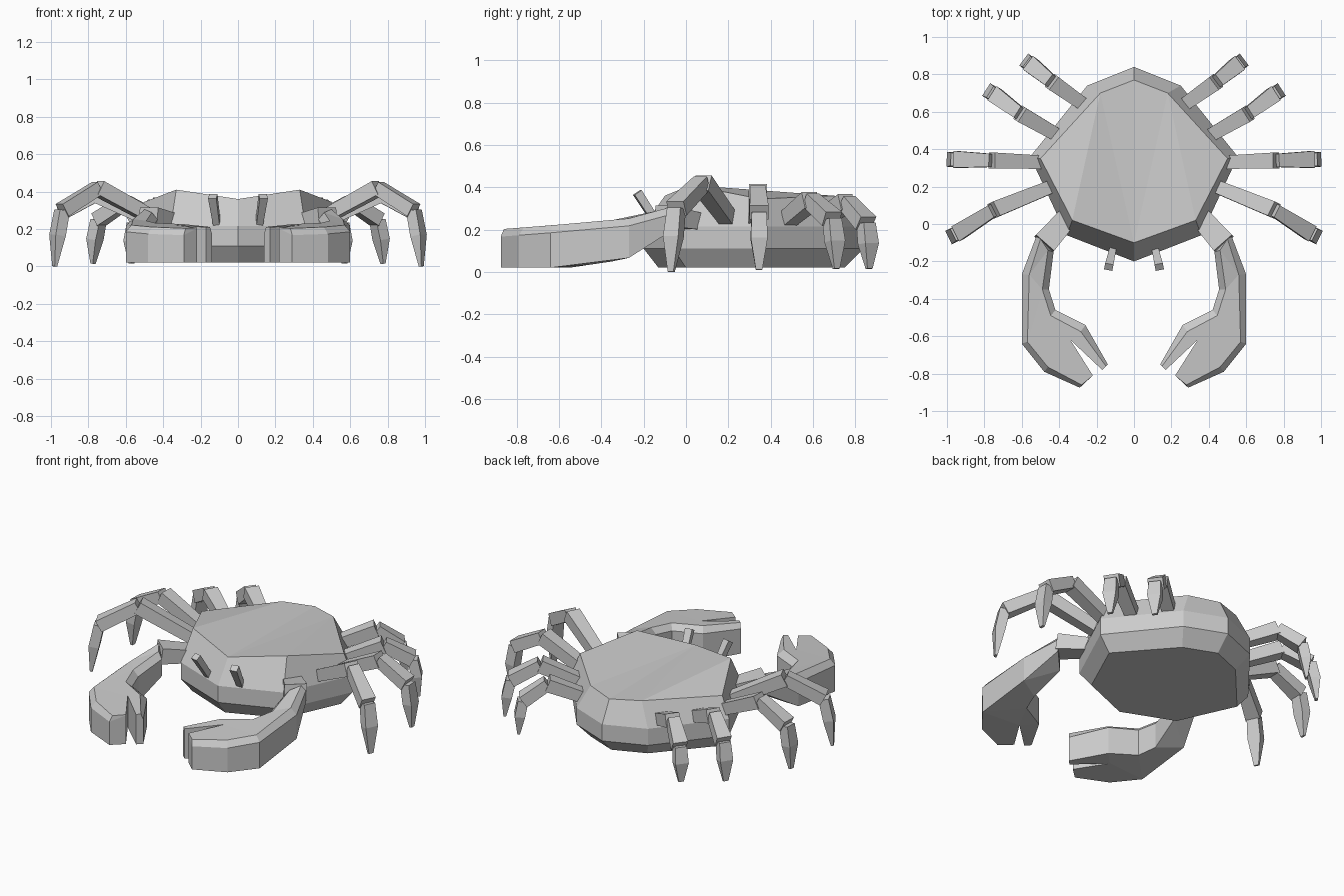
import bpy, bmesh
from mathutils import Vector

cube = bpy.data.objects.get("Cube")
if cube:
    bpy.data.objects.remove(cube, do_unlink=True)

grey = bpy.data.materials.new("shell_grey")
grey.use_nodes = True
grey.diffuse_color = (0.6, 0.6, 0.6, 1)
grey.node_tree.nodes["Principled BSDF"].inputs["Base Color"].default_value = (0.6, 0.6, 0.6, 1)


def finish(name, bm, mirror=True):
    """Turn a bmesh into a flat-shaded object, mirrored across x if asked."""
    bmesh.ops.recalc_face_normals(bm, faces=bm.faces)
    mesh = bpy.data.meshes.new(name)
    bm.to_mesh(mesh)
    bm.free()
    mesh.materials.append(grey)
    obj = bpy.data.objects.new(name, mesh)
    bpy.context.scene.collection.objects.link(obj)
    if mirror:
        obj.modifiers.new("mirror", 'MIRROR')
    return obj


def bridge(bm, low, high):
    for i in range(len(low)):
        j = (i + 1) % len(low)
        bm.faces.new((low[i], low[j], high[j], high[i]))


def limb(bm, stations, side):
    """Closed square tube through (point, width, height) stations."""
    points = [Vector(s[0]) for s in stations]
    axis = (points[-1] - points[0]).normalized()
    side = Vector(side).normalized()
    up = axis.cross(side).normalized()
    rings = []
    for p, (_, w, h) in zip(points, stations):
        rings.append([bm.verts.new(p + side * a * w / 2 + up * b * h / 2)
                      for a, b in ((-1, -1), (1, -1), (1, 1), (-1, 1))])
    for low, high in zip(rings, rings[1:]):
        bridge(bm, low, high)
    bm.faces.new(rings[0])
    bm.faces.new(rings[-1])


def ramp(y, stops):
    """Piecewise linear height along y."""
    for (y0, z0), (y1, z1) in zip(stops, stops[1:]):
        if y <= y1:
            return z0 + (z1 - z0) * (y - y0) / (y1 - y0)
    return stops[-1][1]


# Body shell: stacked eight-sided rings, front point first
def body_ring(bm, half):
    full = half + [(-x, y, z) for x, y, z in half[-2:0:-1]]
    return [bm.verts.new(p) for p in full]


widest = [(0, -0.2), (0.36, -0.06), (0.555, 0.36), (0.25, 0.74), (0, 0.84)]
base = [(0, -0.13), (0.32, 0), (0.48, 0.35), (0.2, 0.67), (0, 0.75)]
rim = [(0, -0.1, 0.36), (0.33, 0.02, 0.41), (0.5, 0.35, 0.345),
       (0.18, 0.7, 0.36), (0, 0.77, 0.35)]
bm = bmesh.new()
rings = [body_ring(bm, [(x, y, 0.02) for x, y in base]),
         body_ring(bm, [(x, y, 0.11) for x, y in widest]),
         body_ring(bm, [(x, y, 0.215) for x, y in widest]),
         body_ring(bm, rim)]
for low, high in zip(rings, rings[1:]):
    bridge(bm, low, high)
bm.faces.new(rings[0])
top = rings[-1]
for tri in ((0, 1, 3), (1, 2, 3), (0, 3, 4), (0, 4, 5), (0, 5, 7), (5, 6, 7)):
    bm.faces.new([top[i] for i in tri])
finish("body_shell", bm, mirror=False)

# Walking legs: hip, knee, ankle, tip
legs = {
    "front_leg": [(0.44, 0.2, 0.25), (0.75, 0.075, 0.42), (0.94, -0.045, 0.3), (0.98, -0.07, 0)],
    "second_leg": [(0.48, 0.33, 0.25), (0.76, 0.34, 0.38), (0.95, 0.345, 0.28), (0.98, 0.345, 0.01)],
    "third_leg": [(0.4, 0.47, 0.24), (0.61, 0.59, 0.34), (0.745, 0.69, 0.25), (0.775, 0.71, 0.015)],
    "back_leg": [(0.27, 0.64, 0.25), (0.44, 0.76, 0.33), (0.55, 0.85, 0.23), (0.57, 0.865, 0.015)],
}
for name, path in legs.items():
    hip, knee, ankle, tip = (Vector(p) for p in path)
    run = ankle - hip
    side = Vector((-run.y, run.x, 0))
    bm = bmesh.new()
    limb(bm, [(hip, 0.07, 0.07), (knee, 0.085, 0.08)], side)
    limb(bm, [(knee, 0.07, 0.07), (ankle, 0.09, 0.075)], side)
    shin = ankle.lerp(tip, 0.45) + Vector((run.x, run.y, 0)).normalized() * 0.008
    limb(bm, [(ankle, 0.07, 0.06), (shin, 0.08, 0.06), (tip, 0.03, 0.015)], side)
    finish(name, bm)

# Claws: outline with an inset top, notched between the two fingers
outer = [(0.52, -0.06), (0.6, -0.27), (0.6, -0.64), (0.48, -0.79), (0.29, -0.875),
         (0.22, -0.81), (0.34, -0.62), (0.17, -0.78), (0.14, -0.75), (0.26, -0.54),
         (0.42, -0.46), (0.455, -0.35), (0.43, -0.15)]
inset = [(0.5, -0.08), (0.56, -0.27), (0.57, -0.63), (0.46, -0.765), (0.28, -0.86),
         (0.22, -0.81), (0.34, -0.62), (0.17, -0.78), (0.15, -0.76), (0.285, -0.575),
         (0.445, -0.49), (0.49, -0.35), (0.46, -0.14)]
crest = [(-0.9, 0.2), (-0.64, 0.22), (-0.28, 0.25), (-0.06, 0.31)]
belly = [(-0.9, 0.02), (-0.55, 0.02), (-0.28, 0.06), (-0.06, 0.2)]
bm = bmesh.new()
low, mid, high = [], [], []
for (x, y), (u, v) in zip(outer, inset):
    drop = 0.005 if (x, y) == (u, v) else 0.035
    low.append(bm.verts.new((x, y, ramp(y, belly))))
    mid.append(bm.verts.new((x, y, ramp(y, crest) - drop)))
    high.append(bm.verts.new((u, v, ramp(v, crest))))
bridge(bm, low, mid)
bridge(bm, mid, high)
caps = [bm.faces.new(low), bm.faces.new(high)]
bmesh.ops.triangulate(bm, faces=caps)
finish("claw", bm)

# Claw shoulders
bm = bmesh.new()
limb(bm, [((0.36, 0.03, 0.24), 0.11, 0.08), ((0.48, -0.105, 0.265), 0.13, 0.1)], (0.75, 0.66, 0))
finish("claw_shoulder", bm)

# Eye stalks
bm = bmesh.new()
limb(bm, [((0.112, -0.13, 0.22), 0.035, 0.035), ((0.135, -0.23, 0.375), 0.045, 0.04)], (1, 0.2, 0))
finish("eye_stalk", bm)
